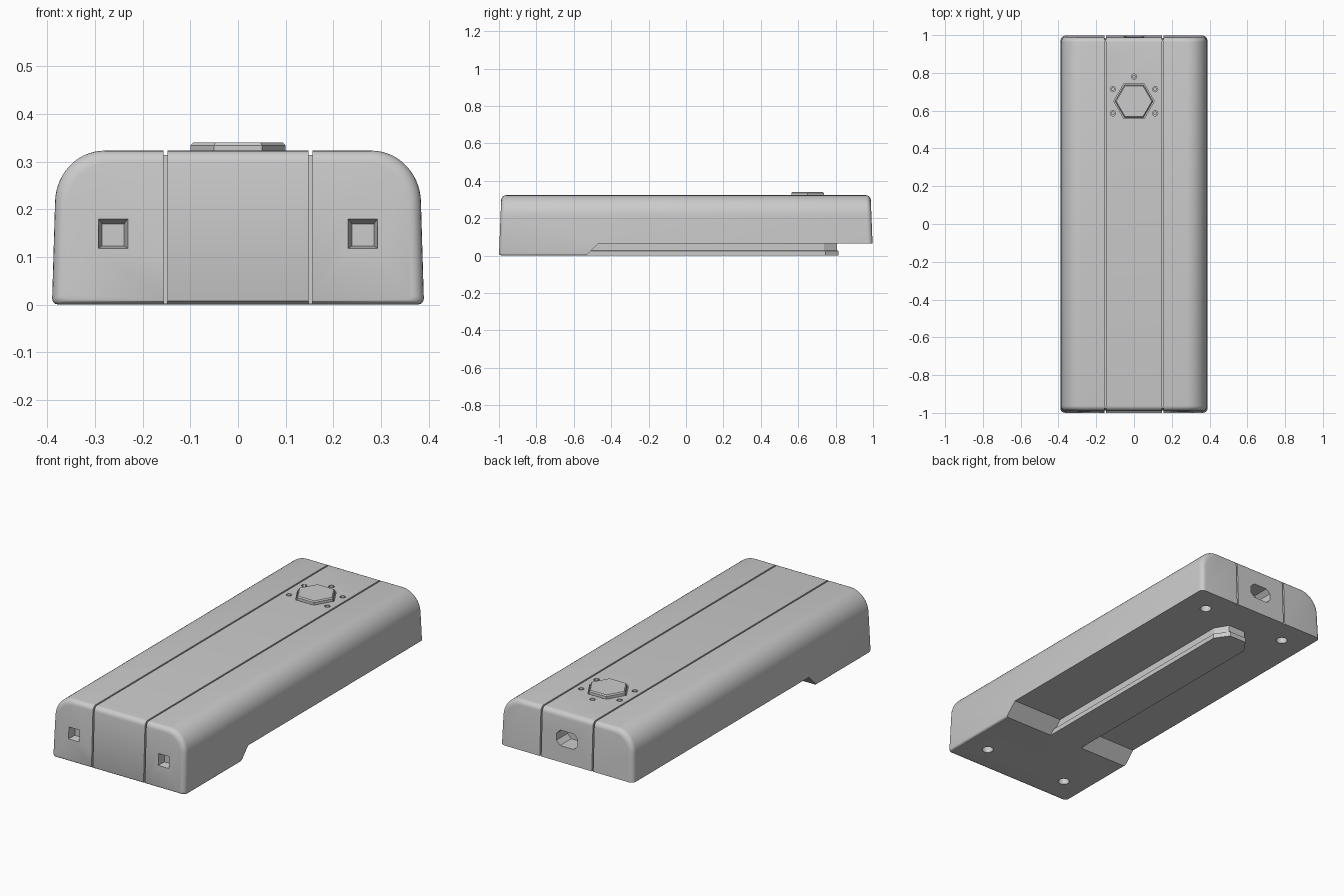
import bpy, bmesh
from math import sin, cos, pi, radians

if "Cube" in bpy.data.objects:
    bpy.data.objects.remove(bpy.data.objects["Cube"])


def loft(bm, rings):
    """Closed solid through a list of rings of 3D points."""
    vs = [[bm.verts.new(p) for p in r] for r in rings]
    n = len(rings[0])
    for a, b in zip(vs, vs[1:]):
        for i in range(n):
            j = (i + 1) % n
            bm.faces.new((a[i], a[j], b[j], b[i]))
    bm.faces.new(vs[0])
    bm.faces.new(vs[-1])


def prism_x(bm, yz, x0, x1):
    loft(bm, [[(x, y, z) for y, z in yz] for x in (x0, x1)])


def disc(cx, cy, z, r, n, a0=0.0):
    return [(cx + r * cos(a0 + 2 * pi * i / n), cy + r * sin(a0 + 2 * pi * i / n), z) for i in range(n)]


def rect_y(cx, cz, w, h, y, c=0.0):
    """Rectangle facing y, optional cut corners."""
    if not c:
        return [(cx + sx * w, y, cz + sz * h) for sx, sz in ((-1, -1), (1, -1), (1, 1), (-1, 1))]
    pts = ((-w + c, -h), (w - c, -h), (w, -h + c), (w, h - c), (w - c, h), (-w + c, h), (-w, h - c), (-w, -h + c))
    return [(cx + px, y, cz + pz) for px, pz in pts]


def make(name, bm, cutter=False):
    bmesh.ops.recalc_face_normals(bm, faces=bm.faces[:])
    me = bpy.data.meshes.new(name)
    bm.to_mesh(me)
    bm.free()
    ob = bpy.data.objects.new(name, me)
    bpy.context.collection.objects.link(ob)
    ob.hide_render = cutter
    return ob


def activate(ob):
    bpy.ops.object.select_all(action='DESELECT')
    ob.select_set(True)
    bpy.context.view_layer.objects.active = ob


def cut(ob, cutter):
    m = ob.modifiers.new("cut", 'BOOLEAN')
    m.operation, m.solver, m.object = 'DIFFERENCE', 'EXACT', cutter
    activate(ob)
    bpy.ops.object.modifier_apply(modifier=m.name)
    bpy.data.objects.remove(cutter)


def smooth(ob):
    activate(ob)
    bpy.ops.object.shade_smooth_by_angle(angle=radians(30))


TOP, LEN, R = 0.323, 1.0, 0.025

# Housing: rounded cross-section lofted along y with softened, leaning ends
half = [(0.39 - 0.012 * (1 - sin(t)), 0.012 * (1 - cos(t))) for t in (0, pi / 6, pi / 3, pi / 2)]
half += [(0.28 + 0.104 * cos(t), 0.213 + 0.11 * sin(t)) for t in [i * pi / 28 for i in range(15)]]
section = half + [(-x, z) for x, z in reversed(half)]
steps = [i * pi / 10 for i in range(6)]
ends = [(LEN - R + R * cos(t), R * (1 - sin(t))) for t in steps]
stations = [(-y, d) for y, d in ends] + [(y, d) for y, d in reversed(ends)]
bm = bmesh.new()
rings = []
for y, d in stations:
    ring = []
    for x, z in section:
        px, pz = x * (1 - d / 0.39), 0.16 + (z - 0.16) * (1 - d / 0.16 * (1 if z > 0.16 else 0.4))
        ring.append((px, y - 0.04 * pz * (1 if y > 0 else -1), pz))
    rings.append(ring)
loft(bm, rings)
housing = make("housing", bm)

# Raised underside behind the front foot
bm = bmesh.new()
prism_x(bm, [(-0.635, -0.1), (-0.47, 0.065), (1.2, 0.065), (1.2, -0.1)], -1, 1)
cut(housing, make("underside_cutter", bm, True))

# Two seam grooves, front and rear openings, screw holes, button and light recesses
groove = [(-1.1, -0.1), (-0.992, -0.1), (-0.975, 0.314), (0.975, 0.314),
          (0.992, -0.1), (1.1, -0.1), (1.1, 0.5), (-1.1, 0.5)]
lights = [(0, 0.78)] + [(s * 0.112, y) for s in (-1, 1) for y in (0.714, 0.586)]
bm = bmesh.new()
for s in (-1, 1):
    prism_x(bm, groove, s * 0.152 - 0.004, s * 0.152 + 0.004)
    cx = s * 0.262
    loft(bm, [rect_y(cx, 0.149, 0.035, 0.035, -1.02), rect_y(cx, 0.149, 0.031, 0.031, -0.994),
              rect_y(cx, 0.146, 0.023, 0.023, -0.955)])
    for y in (-0.85, 0.86):
        loft(bm, [disc(s * 0.25, y, z, 0.028, 24) for z in (-0.05, 0.12)])
loft(bm, [rect_y(0, 0.19, 0.062, 0.04, y, 0.022) for y in (0.9, 1.1)])
loft(bm, [disc(0, 0.65, z, 0.107, 6) for z in (0.305, 0.4)])
for x, y in lights:
    loft(bm, [disc(x, y, z, 0.014, 20) for z in (0.31, 0.4)])
cut(housing, make("detail_cutter", bm, True))
smooth(housing)

# Hexagonal button with chamfered top
bm = bmesh.new()
loft(bm, [disc(0, 0.65, z, r, 6) for z, r in ((0.3, 0.1), (0.334, 0.1), (0.34, 0.094))])
make("hex_button", bm)

# Small indicator lights around the button
bm = bmesh.new()
for x, y in lights:
    loft(bm, [disc(x, y, z, 0.009, 20) for z in (0.305, 0.323)])
smooth(make("indicator_lights", bm))

# Mounting rail under the body: wider lip below a narrower neck, cut-corner rear end
bm = bmesh.new()
rings = []
for z, d in ((0, 0), (0.025, 0), (0.028, 0.008), (0.07, 0.008)):
    w, e = 0.1 - d, 0.815 - d
    rings.append([(-w, -0.535, z), (w, -0.535, z), (w, e - 0.07, z), (0.05, e, z), (-0.05, e, z), (-w, e - 0.07, z)])
loft(bm, rings)
make("mounting_rail", bm)
